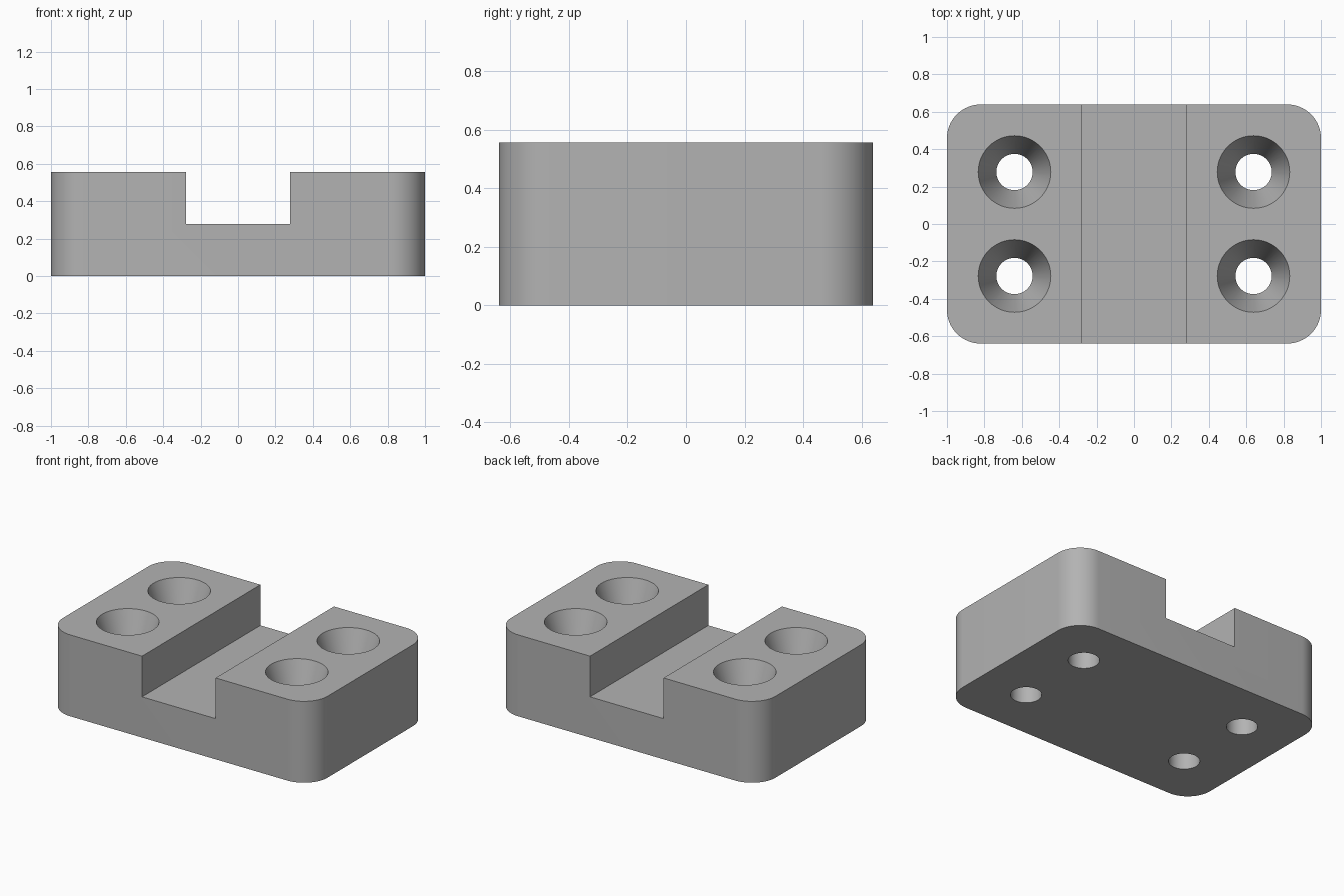
import bpy, bmesh
from math import cos, sin, pi, radians

if "Cube" in bpy.data.objects:
    bpy.data.objects.remove(bpy.data.objects["Cube"], do_unlink=True)

HALF_X, HALF_Y, HEIGHT = 1.0, 0.639, 0.556
CORNER = 0.18
SLOT = 0.278            # half width and floor height of the channel
HOLE_X, HOLE_Y = 0.639, 0.278
BORE, SINK, SINK_DEPTH = 0.097, 0.194, 0.278

grey = bpy.data.materials.new("plain grey")
grey.use_nodes = True
colour = (0.45, 0.45, 0.45, 1)
grey.diffuse_color = colour
grey.node_tree.nodes["Principled BSDF"].inputs["Base Color"].default_value = colour


def finish(bm, name):
    bmesh.ops.recalc_face_normals(bm, faces=bm.faces)
    mesh = bpy.data.meshes.new(name)
    bm.to_mesh(mesh)
    bm.free()
    mesh.materials.append(grey)
    obj = bpy.data.objects.new(name, mesh)
    bpy.context.collection.objects.link(obj)
    return obj


def rings_solid(name, rings):
    """Closed solid lofted through rings of equal point count."""
    bm = bmesh.new()
    loops = [[bm.verts.new(p) for p in ring] for ring in rings]
    bm.faces.new(loops[0])
    bm.faces.new(loops[-1])
    n = len(loops[0])
    for a, b in zip(loops, loops[1:]):
        for i in range(n):
            j = (i + 1) % n
            bm.faces.new((a[i], a[j], b[j], b[i]))
    return finish(bm, name)


def cut(target, cutter):
    mod = target.modifiers.new(cutter.name, "BOOLEAN")
    mod.operation = "DIFFERENCE"
    mod.solver = "EXACT"
    mod.object = cutter
    bpy.context.view_layer.objects.active = target
    bpy.ops.object.modifier_apply(modifier=mod.name)
    bpy.data.objects.remove(cutter, do_unlink=True)


# Rounded block
outline = []
for q, (sx, sy) in enumerate([(1, 1), (-1, 1), (-1, -1), (1, -1)]):
    for k in range(17):
        a = (q + k / 16) * pi / 2
        outline.append((sx * (HALF_X - CORNER) + CORNER * cos(a),
                        sy * (HALF_Y - CORNER) + CORNER * sin(a)))
block = rings_solid("mounting_block", [[(x, y, z) for x, y in outline] for z in (0, HEIGHT)])

# Channel across the top
channel = rings_solid("channel_cutter", [
    [(-SLOT, y, SLOT), (SLOT, y, SLOT), (SLOT, y, 1), (-SLOT, y, 1)] for y in (-1, 1)])
cut(block, channel)

# Four countersunk screw holes
slope = (SINK - BORE) / SINK_DEPTH
profile = [(BORE, -0.1), (BORE, HEIGHT - SINK_DEPTH), (SINK + slope * 0.1, HEIGHT + 0.1)]
for sx in (-1, 1):
    for sy in (-1, 1):
        rings = [[(sx * HOLE_X + r * cos(2 * pi * i / 64), sy * HOLE_Y + r * sin(2 * pi * i / 64), z)
                  for i in range(64)] for r, z in profile]
        cut(block, rings_solid("screw_hole_cutter", rings))

# Smooth rounds, sharp edges
bpy.ops.object.select_all(action="DESELECT")
block.select_set(True)
bpy.context.view_layer.objects.active = block
bpy.ops.object.shade_smooth_by_angle(angle=radians(15))
